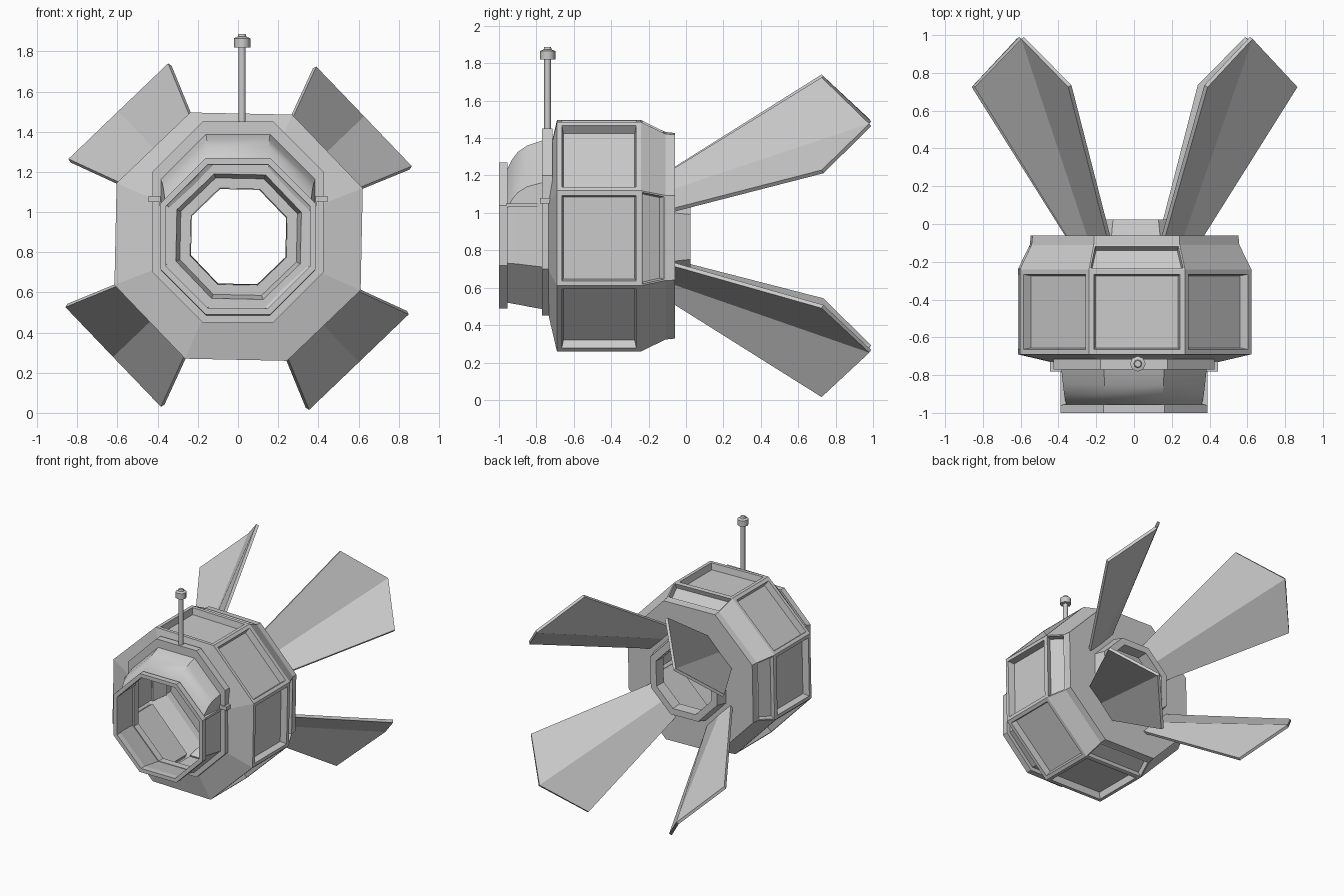
import bpy, bmesh, math
from mathutils import Matrix, Vector

if "Cube" in bpy.data.objects:
    bpy.data.objects.remove(bpy.data.objects["Cube"])

CZ = 0.8775                     # height of the hull axis
TILT = math.radians(1.2)        # slight roll of hull and fins


def finish(name, bm, smooth=None):
    me = bpy.data.meshes.new(name)
    bm.to_mesh(me)
    bm.free()
    ob = bpy.data.objects.new(name, me)
    bpy.context.collection.objects.link(ob)
    if smooth:
        bpy.ops.object.select_all(action='DESELECT')
        ob.select_set(True)
        bpy.context.view_layer.objects.active = ob
        bpy.ops.object.shade_smooth_by_angle(angle=math.radians(smooth))
    return ob


def octagon(y, w, b, t):
    """Octagon, stretched between bottom b and top t, half width w."""
    c = w * (2 - math.sqrt(2))
    return [Vector(p) for p in (
        (w - c, y, t), (w, y, t - c), (w, y, b + c), (w - c, y, b),
        (c - w, y, b), (-w, y, b + c), (-w, y, t - c), (c - w, y, t))]


def loft(sections, closed=False):
    bm = bmesh.new()
    rings = [[bm.verts.new(p) for p in s] for s in sections]
    pairs = list(zip(rings, rings[1:]))
    if closed:
        pairs.append((rings[-1], rings[0]))
    for a, b in pairs:
        for i in range(8):
            j = (i + 1) % 8
            bm.faces.new((a[i], b[i], b[j], a[j]))
    bm.normal_update()
    return bm


# Hull: octagonal shell with back plate and nozzle
profile = [(-0.74, 0.40), (-0.69, 0.613), (-0.24, 0.613), (-0.11, 0.55),
           (-0.06, 0.545), (-0.06, 0.31), (0.025, 0.29), (0.025, 0.24),
           (-0.06, 0.235)]
bm = loft([octagon(y, a, -a, a) for y, a in profile])
side = [f for f in bm.faces if abs(f.calc_center_median().y + 0.465) < 0.02]
if side[0].normal.dot(side[0].calc_center_median() * Vector((1, 0, 1))) < 0:
    bmesh.ops.reverse_faces(bm, faces=bm.faces[:])
    bm.normal_update()
notch = [f for f in bm.faces if abs(f.calc_center_median().y + 0.175) < 0.02
         and abs(f.normal.x * f.normal.z) < 0.05]
# Recessed panels on every side, shallow notches behind four of them
bmesh.ops.inset_individual(bm, faces=side, thickness=0.037)
bmesh.ops.inset_individual(bm, faces=side, thickness=0.012, depth=-0.05)
bmesh.ops.inset_individual(bm, faces=notch, thickness=0.012)
bmesh.ops.inset_individual(bm, faces=notch, thickness=0.008, depth=-0.04)
bm.transform(Matrix.Translation((0.003, 0, CZ)) @ Matrix.Rotation(TILT, 4, 'Y'))
finish("hull", bm)


def ring(name, y0, y1, outer, inner):
    bm = loft([octagon(y0, *outer), octagon(y1, *outer),
               octagon(y1, *inner), octagon(y0, *inner)], closed=True)
    bmesh.ops.recalc_face_normals(bm, faces=bm.faces[:])
    finish(name, bm)


# Collar plate and front rim
ring("collar", -0.77, -0.715, (0.425, 0.45, 1.45), (0.37, 0.49, 1.38))
ring("front_rim", -1.0, -0.955, (0.388, 0.49, 1.268), (0.358, 0.52, 1.238))

# Canopy: bulging upper hood running into a straight lower cone
bm = loft([octagon(-0.955, 0.36, 0.52, 1.235), octagon(-0.93, 0.365, 0.515, 1.285),
           octagon(-0.90, 0.37, 0.51, 1.325), octagon(-0.85, 0.376, 0.50, 1.36),
           octagon(-0.765, 0.385, 0.485, 1.388)])
bmesh.ops.recalc_face_normals(bm, faces=bm.faces[:])
finish("canopy", bm, smooth=35)


def box(name, loc, size):
    bm = bmesh.new()
    bmesh.ops.create_cube(bm, size=1)
    bm.transform(Matrix.Translation(loc) @ Matrix.Diagonal((*size, 1)))
    finish(name, bm)


# Hinge brackets and canopy side rails
for s, n in ((-1, "left"), (1, "right")):
    box("hinge_" + n, (s * 0.415, -0.75, 1.065), (0.06, 0.06, 0.03))
    box("rail_" + n, (s * 0.375, -0.86, 1.04), (0.03, 0.2, 0.018))


def cylinder(name, z0, z1, r0, r1, n=8):
    bm = bmesh.new()
    bmesh.ops.create_cone(bm, cap_ends=True, segments=n, radius1=r0, radius2=r1,
                          depth=z1 - z0)
    bm.transform(Matrix.Translation((0.02, -0.74, (z0 + z1) / 2)))
    finish(name, bm, smooth=50)


# Antenna
cylinder("antenna_rod", 1.43, 1.83, 0.018, 0.018)
cylinder("antenna_knob", 1.82, 1.865, 0.041, 0.041)
cylinder("antenna_knob_top", 1.865, 1.873, 0.041, 0.022)
cylinder("antenna_tip", 1.872, 1.887, 0.022, 0.018)

# Four folded fins, given as (along tangent, y, radial)
outline = [(-0.148, -0.065, 0.354), (0, -0.065, 0.35), (0.148, -0.065, 0.354),
           (0.346, 0.73, 0.856), (0, 0.985, 0.856), (-0.346, 0.73, 0.856)]
for k, n in enumerate(("upper_right", "lower_right", "lower_left", "upper_left")):
    bm = bmesh.new()
    v = [bm.verts.new(p) for p in outline]
    bm.faces.new((v[0], v[1], v[4], v[5]))
    bm.faces.new((v[1], v[2], v[3], v[4]))
    bm.transform(Matrix.Translation((0.003, 0, CZ)) @
                 Matrix.Rotation(TILT + math.pi / 4 + k * math.pi / 2, 4, 'Y'))
    fin = finish("fin_" + n, bm)
    m = fin.modifiers.new("thickness", 'SOLIDIFY')
    m.thickness = 0.022
    m.offset = 0
